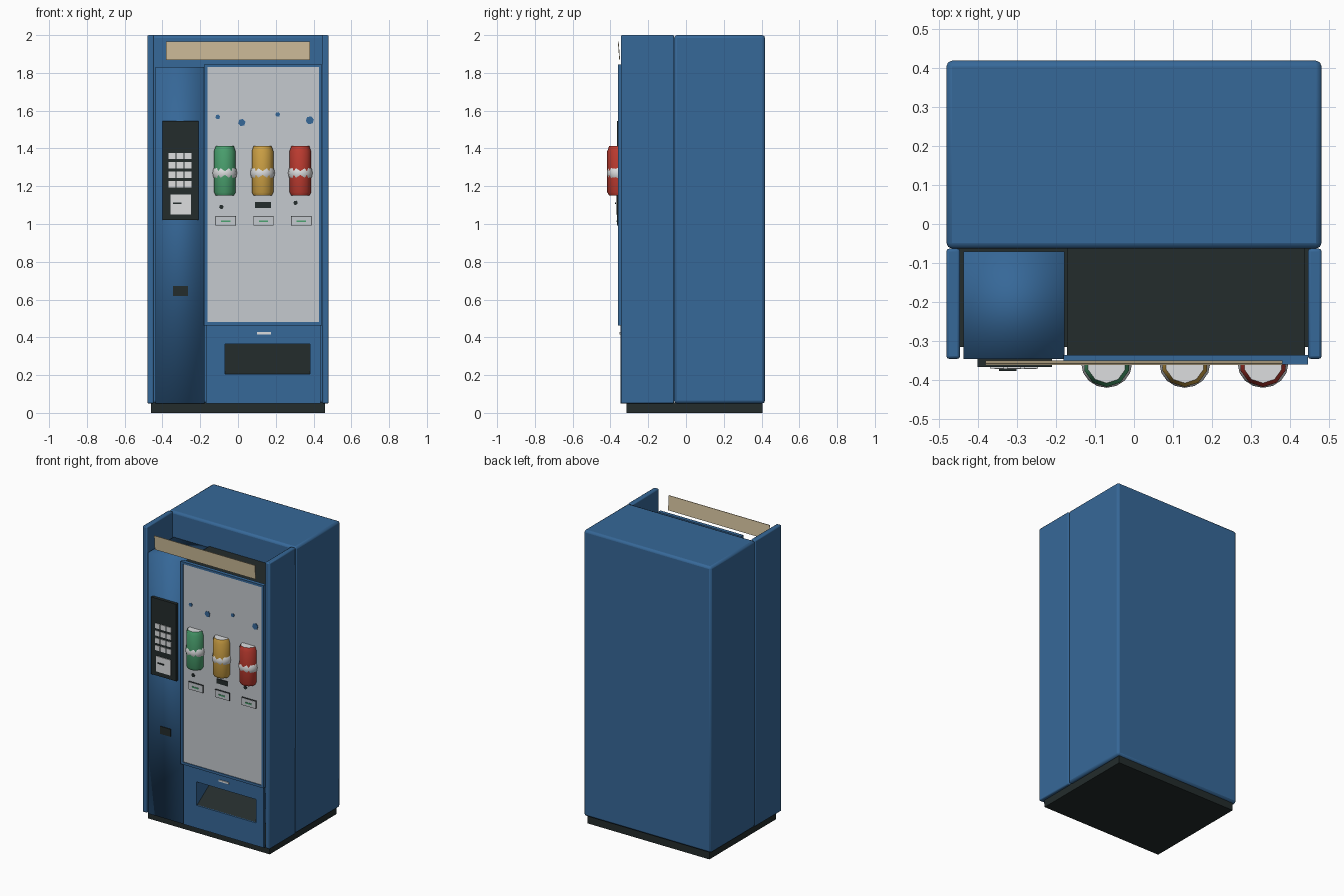
import bpy
import bmesh
from math import cos, sin, pi
from mathutils import Vector

cube = bpy.data.objects.get("Cube")
if cube:
    bpy.data.objects.remove(cube, do_unlink=True)


def material(name, *rgb):
    m = bpy.data.materials.new(name)
    m.use_nodes = True
    m.diffuse_color = (*rgb, 1)
    m.node_tree.nodes["Principled BSDF"].inputs["Base Color"].default_value = (*rgb, 1)
    return m


BLUE = material("cabinet blue", 0.037, 0.138, 0.315)
DARK = material("near black", 0.017, 0.025, 0.025)
PANEL = material("panel grey", 0.56, 0.59, 0.62)
LIGHT = material("off white", 0.72, 0.73, 0.74)
CREAM = material("cream", 0.66, 0.54, 0.34)
GREEN = material("can green", 0.07, 0.36, 0.16)
YELLOW = material("can yellow", 0.62, 0.36, 0.06)
RED = material("can red", 0.52, 0.045, 0.03)


def finish(name, bm, *mats):
    bmesh.ops.recalc_face_normals(bm, faces=bm.faces)
    me = bpy.data.meshes.new(name)
    bm.to_mesh(me)
    bm.free()
    for m in mats:
        me.materials.append(m)
    ob = bpy.data.objects.new(name, me)
    bpy.context.collection.objects.link(ob)
    return ob


def smooth(ob, angle=0.6):
    bpy.ops.object.select_all(action="DESELECT")
    ob.select_set(True)
    bpy.context.view_layer.objects.active = ob
    bpy.ops.object.shade_smooth_by_angle(angle=angle)


def add_box(bm, x, y, z):
    lo, hi = Vector((x[0], y[0], z[0])), Vector((x[1], y[1], z[1]))
    made = bmesh.ops.create_cube(bm, size=1)["verts"]
    for v in made:
        v.co = Vector([(a + b) / 2 + c * (b - a) for a, b, c in zip(lo, hi, v.co)])


def box(name, mat, x, y, z, bevel=0):
    bm = bmesh.new()
    add_box(bm, x, y, z)
    ob = finish(name, bm, mat)
    if bevel:
        mod = ob.modifiers.new("bevel", "BEVEL")
        mod.width = bevel
        mod.segments = 2
        smooth(ob)
    return ob


def frame(name, mat, outer_x, outer_z, inner_x, inner_z, y):
    """Four bars around a rectangular opening."""
    bm = bmesh.new()
    add_box(bm, (outer_x[0], inner_x[0]), y, outer_z)
    add_box(bm, (inner_x[1], outer_x[1]), y, outer_z)
    add_box(bm, inner_x, y, (outer_z[0], inner_z[0]))
    add_box(bm, inner_x, y, (inner_z[1], outer_z[1]))
    return finish(name, bm, mat)


def disc(name, mat, x, z, r, y0, y1):
    bm = bmesh.new()
    rings = [[bm.verts.new((x + r * cos(i * pi / 3 + 0.2), y, z + r * sin(i * pi / 3 + 0.2)))
              for i in range(6)] for y in (y0, y1)]
    for i in range(6):
        j = (i + 1) % 6
        bm.faces.new((rings[0][i], rings[0][j], rings[1][j], rings[1][i]))
    for ring in rings:
        bm.faces.new(ring)
    return finish(name, bm, mat)


# Base, main cabinet and the two side walls
box("base", DARK, (-0.46, 0.46), (-0.315, 0.405), (0, 0.055))
box("cabinet", BLUE, (-0.48, 0.48), (-0.063, 0.418), (0.05, 2), 0.015)
for side, s in (("right", -1), ("left", 1)):
    box(side + "_side_wall", BLUE, sorted((s * 0.445, s * 0.48)), (-0.345, -0.063),
        (0.05, 2), 0.007)

# Inner housing behind the display
box("inner_housing", DARK, (-0.172, 0.438), (-0.335, -0.062), (0.47, 1.835))

# Control column with soft shading
column = box("control_column", BLUE, (-0.436, -0.178), (-0.345, -0.07), (0.05, 1.83))
for p in column.data.polygons:
    p.use_smooth = True

# Display door
frame("door_frame", BLUE, (-0.18, 0.445), (0.463, 1.845), (-0.162, 0.428), (0.48, 1.83),
      (-0.36, -0.335))
box("display_panel", PANEL, (-0.164, 0.43), (-0.355, -0.33), (0.478, 1.832))

# Lower panel with delivery opening and sloped chute
frame("lower_panel", BLUE, (-0.17, 0.437), (0.05, 0.463), (-0.07, 0.38), (0.205, 0.365),
      (-0.347, -0.335))
bm = bmesh.new()
left, right = [[bm.verts.new((x, y, z)) for y, z in
                ((-0.34, 0.204), (-0.1, 0.367), (-0.34, 0.367))] for x in (-0.07, 0.38)]
bm.faces.new((left[0], right[0], right[1], left[1]))
bm.faces.new((left[1], right[1], right[2], left[2]))
bm.faces.new(left)
bm.faces.new(right)
chute = finish("delivery_chute", bm, BLUE, DARK)
chute.data.polygons[0].material_index = 1
box("lower_badge", LIGHT, (0.1, 0.175), (-0.352, -0.345), (0.415, 0.427))

# Tilted header plate
bm = bmesh.new()
add_box(bm, (-0.38, 0.38), (-0.353, -0.349), (1.868, 1.966))
for v in bm.verts:
    v.co.y -= 0.08 * (v.co.z - 1.868)
finish("header_plate", bm, CREAM)

# Keypad, note reader and coin return
box("keypad_panel", DARK, (-0.4, -0.21), (-0.366, -0.34), (1.02, 1.545))
for row in range(4):
    for col in range(3):
        x, z = -0.35 + 0.043 * col, 1.36 - 0.05 * row
        box("key", LIGHT, (x - 0.018, x + 0.018), (-0.37, -0.36), (z - 0.017, z + 0.017))
box("note_reader", LIGHT, (-0.357, -0.25), (-0.371, -0.36), (1.05, 1.155))
box("note_slot", DARK, (-0.345, -0.3), (-0.376, -0.365), (1.107, 1.115))
box("coin_return", DARK, (-0.345, -0.265), (-0.349, -0.34), (0.62, 0.672))


# Half-sunk cans with a pale wrap, and a button plate below each
def can(name, mat, x):
    bm = bmesh.new()
    n = 10
    rings = []
    for r, z in ((0.05, 1.15), (0.06, 1.168), (0.06, 1.385), (0.05, 1.412)):
        rings.append([bm.verts.new((x + r * cos(2 * pi * (i + 0.5) / n),
                                    -0.357 + r * sin(2 * pi * (i + 0.5) / n), z))
                      for i in range(n)])
    for a, b in zip(rings, rings[1:]):
        for i in range(n):
            j = (i + 1) % n
            bm.faces.new((a[i], a[j], b[j], b[i]))
    bm.faces.new(rings[0])
    bm.faces.new(rings[-1]).material_index = 1
    smooth(finish(name, bm, mat, LIGHT), 0.8)

    bm = bmesh.new()
    bmesh.ops.create_uvsphere(bm, u_segments=16, v_segments=8, radius=1)
    for v in bm.verts:
        v.co = Vector((x + 0.065 * v.co.x, -0.357 + 0.062 * v.co.y, 1.27 + 0.062 * v.co.z))
    smooth(finish(name + "_wrap", bm, LIGHT), pi)


for name, mat, x in (("green_can", GREEN, -0.07), ("yellow_can", YELLOW, 0.13),
                     ("red_can", RED, 0.33)):
    can(name, mat, x)
    bx = x + 0.005
    frame("button_rim", DARK, (bx - 0.054, bx + 0.054), (0.991, 1.043),
          (bx - 0.05, bx + 0.05), (0.995, 1.039), (-0.364, -0.35))
    box("button_plate", PANEL, (bx - 0.052, bx + 0.052), (-0.366, -0.35), (0.993, 1.041))
    box("button_light", GREEN, (bx - 0.024, bx + 0.024), (-0.369, -0.36), (1.01, 1.019))

# Small marks on the display
box("price_plate", DARK, (0.09, 0.175), (-0.36, -0.352), (1.085, 1.117))
for x, z, r in ((-0.088, 1.09, 0.012), (0.305, 1.112, 0.012)):
    disc("price_dot", DARK, x, z, r, -0.36, -0.352)
for x, z, r in ((-0.107, 1.567, 0.013), (0.02, 1.537, 0.02), (0.21, 1.58, 0.013),
                (0.38, 1.549, 0.022)):
    disc("display_spot", BLUE, x, z, r, -0.36, -0.352)
